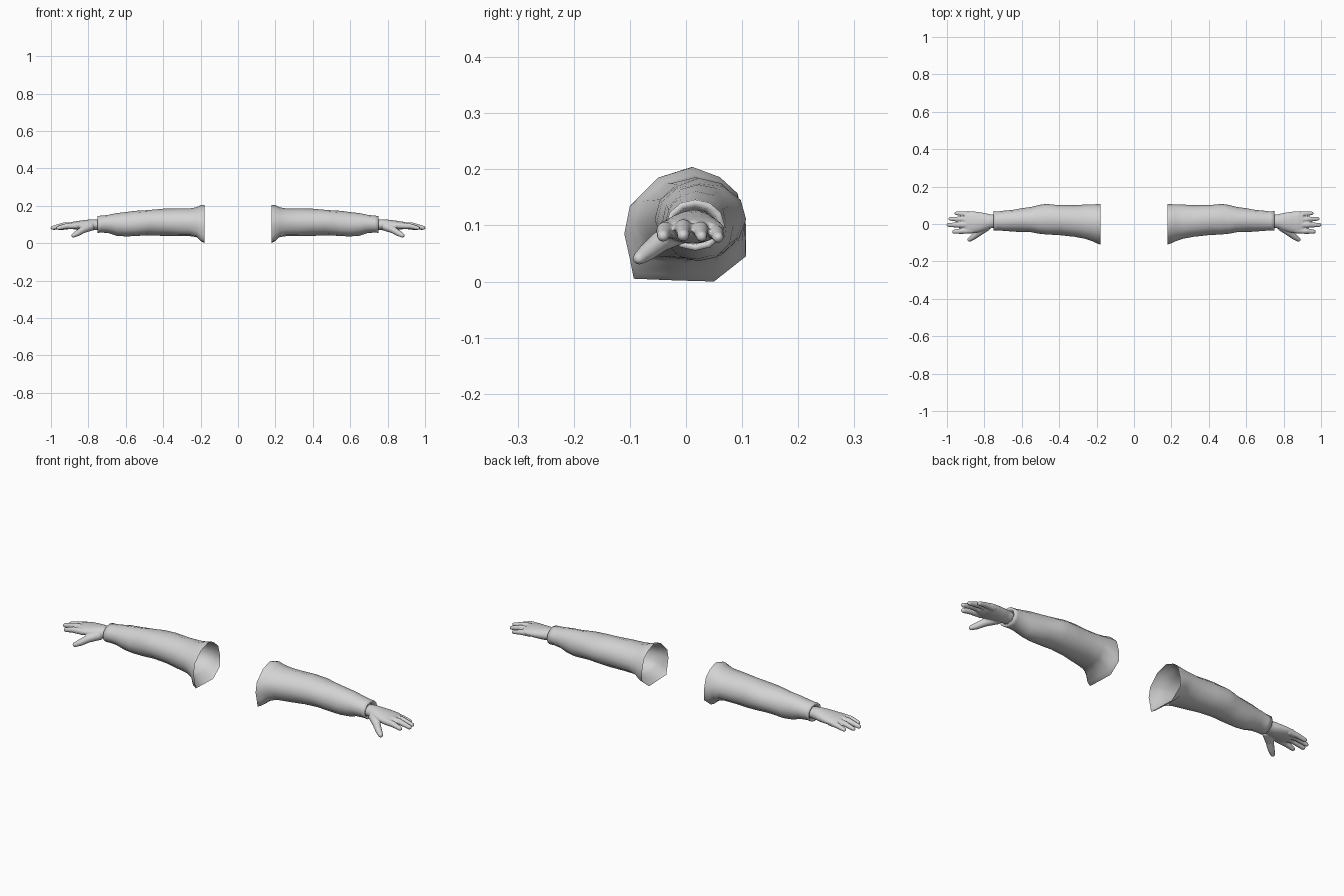
import bpy, bmesh, math
from mathutils import Vector

if "Cube" in bpy.data.objects:
    bpy.data.objects.remove(bpy.data.objects["Cube"])

fabric = bpy.data.materials.new("light_grey")
fabric.diffuse_color = (0.65, 0.65, 0.65, 1)
fabric.use_nodes = True
fabric.node_tree.nodes["Principled BSDF"].inputs["Base Color"].default_value = fabric.diffuse_color

# Shoulder opening outline (y, z), counter-clockwise from the back
OPENING = [(.107, .10), (.092, .155), (.06, .185), (.01, .204), (-.05, .185), (-.10, .135),
           (-.11, .085), (-.10, .04), (-.093, .005), (-.02, .002), (.05, 0), (.107, .045)]
SIDES = len(OPENING)

# Sleeve sections: x, y min, y max, z min, z max, share of the opening outline
SLEEVE = [(.178, -.110, .107, 0, .204, 1), (.198, -.104, .106, .010, .204, 1),
          (.222, -.092, .105, .032, .192, .7), (.26, -.080, .103, .038, .186, .4),
          (.32, -.069, .100, .037, .185, .2), (.40, -.058, .102, .039, .184, .1),
          (.47, -.056, .107, .042, .179, 0), (.51, -.053, .100, .041, .175, 0),
          (.55, -.045, .090, .037, .172, 0), (.60, -.043, .085, .035, .165, 0),
          (.65, -.039, .076, .040, .161, 0), (.69, -.037, .072, .054, .153, 0),
          (.73, -.034, .067, .057, .147, 0), (.752, -.036, .069, .055, .146, 0),
          (.750, -.026, .058, .066, .134, 0), (.725, -.022, .052, .070, .128, 0)]

# Palm sections: x, y min, y max, z min, z max
PALM = [(.72, -.017, .047, .073, .122), (.77, -.024, .052, .069, .128),
        (.80, -.036, .059, .067, .126), (.84, -.046, .066, .069, .121),
        (.88, -.050, .068, .074, .115), (.905, -.042, .058, .081, .109)]

# Digits: path points as x, y, z, radius
DIGITS = [
    [(.86, -.033, .093, .017), (.92, -.038, .091, .015), (.972, -.042, .080, .011)],
    [(.86, -.005, .097, .017), (.93, -.005, .096, .015), (1.002, -.005, .081, .011)],
    [(.86, .023, .095, .016), (.93, .026, .093, .014), (.993, .028, .079, .010)],
    [(.86, .050, .090, .015), (.91, .054, .087, .013), (.960, .058, .077, .010)],
    [(.785, -.012, .090, .024), (.83, -.046, .071, .019),
     (.86, -.070, .052, .016), (.888, -.090, .037, .012)],
]


def loft(bm, rings, capped):
    loops = [[bm.verts.new(p) for p in ring] for ring in rings]
    for a, b in zip(loops, loops[1:]):
        n = len(a)
        for i in range(n):
            bm.faces.new((a[i], a[(i + 1) % n], b[(i + 1) % n], b[i]))
    if capped:
        bm.faces.new(loops[0][::-1])
        bm.faces.new(loops[-1])


def section(x, y0, y1, z0, z1, share=0, fold=0.0, n=SIDES):
    pts = []
    for i in range(n):
        a = 2 * math.pi * i / n
        u, v = math.cos(a), math.sin(a)
        if share:
            oy, oz = OPENING[i]
            u += share * ((oy + .0015) / .1085 - u)
            v += share * ((oz - .102) / .102 - v)
        k = 1 + fold * (1 - share) * math.sin(3 * a + 27 * x)
        pts.append(Vector((x, (y0 + y1) / 2 + u * k * (y1 - y0) / 2,
                           (z0 + z1) / 2 + v * k * (z1 - z0) / 2)))
    return pts


def digit(bm, path):
    # Tube along the path with a rounded tip
    pts = [(Vector(p[:3]), p[3]) for p in path]
    axis = (pts[-1][0] - pts[0][0]).normalized()
    side = axis.cross(Vector((0, 0, 1))).normalized()
    up = side.cross(axis)
    tip, r = pts.pop()
    for s in (0, 30, 60, 82):
        t = math.radians(s)
        pts.append((tip + axis * r * (math.sin(t) - 1), r * math.cos(t)))
    rings = [[c + (side * math.cos(a) + up * math.sin(a)) * rad
              for a in (2 * math.pi * i / 12 for i in range(12))] for c, rad in pts]
    loft(bm, rings, True)


def finish(bm, name, sign):
    # Mirror to the wanted side and keep the faces pointing outward
    for v in bm.verts:
        v.co.x *= sign
    if sign < 0:
        bmesh.ops.reverse_faces(bm, faces=bm.faces[:])
    for f in bm.faces:
        f.smooth = True
    me = bpy.data.meshes.new(name)
    bm.to_mesh(me)
    bm.free()
    me.materials.append(fabric)
    ob = bpy.data.objects.new(name, me)
    bpy.context.collection.objects.link(ob)
    return ob


for label, sign in (("right", 1), ("left", -1)):
    # Sleeve, open at the shoulder and turned in at the cuff
    bm = bmesh.new()
    loft(bm, [section(*s, fold=.02 if s[0] < .7 else 0) for s in SLEEVE], False)
    finish(bm, label + "_sleeve", sign)

    # Hand: palm and digits fused into one skin
    bm = bmesh.new()
    loft(bm, [section(*s, n=20) for s in PALM], True)
    for path in DIGITS:
        digit(bm, path)
    bmesh.ops.recalc_face_normals(bm, faces=bm.faces[:])
    hand = finish(bm, label + "_hand", sign)
    fuse = hand.modifiers.new("fuse", 'REMESH')
    fuse.mode = 'VOXEL'
    fuse.voxel_size = .0035
    fuse.use_smooth_shade = True
    soften = hand.modifiers.new("soften", 'SMOOTH')
    soften.factor = .5
    soften.iterations = 3
